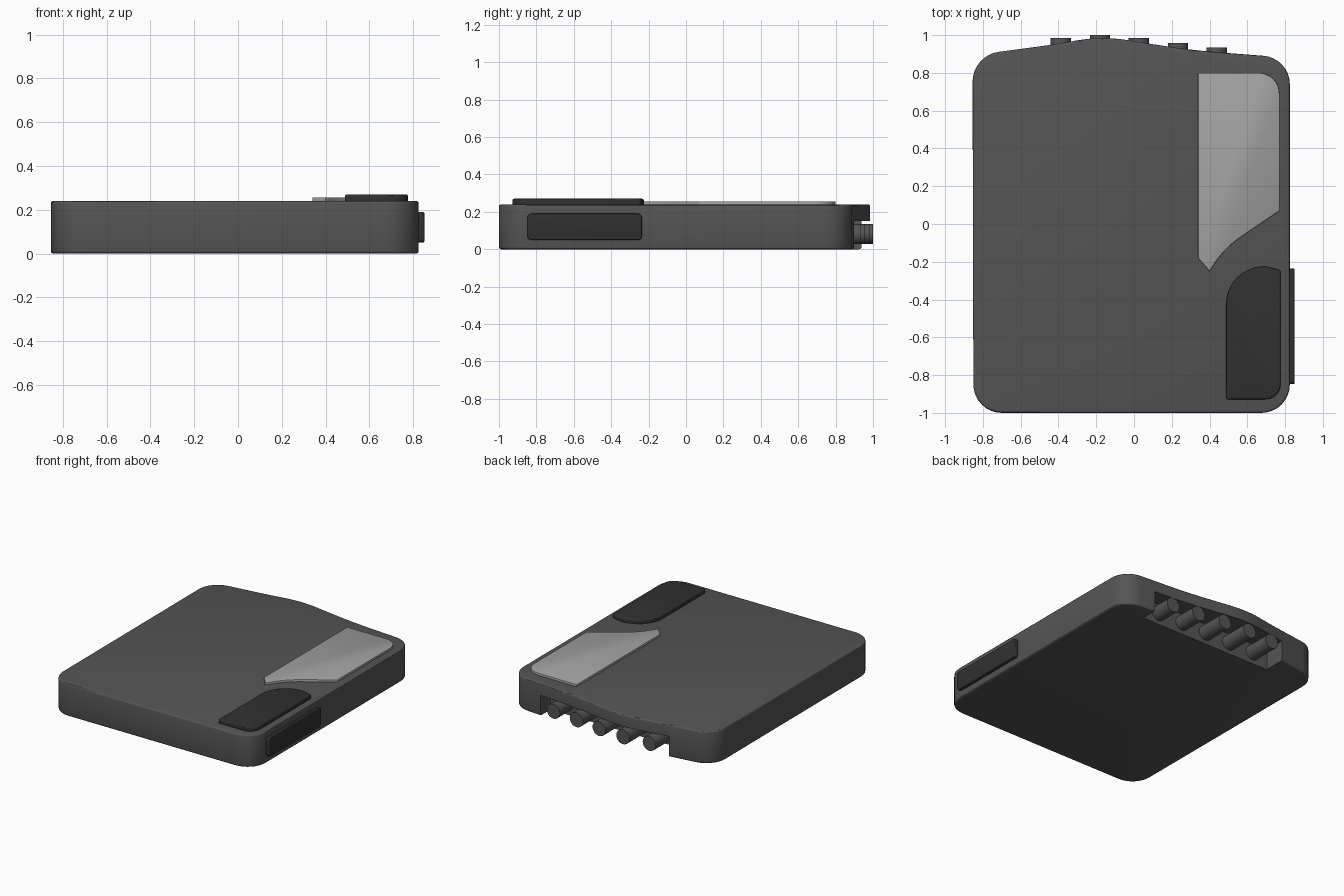
import bpy, bmesh, math
from mathutils import Vector

if "Cube" in bpy.data.objects:
    bpy.data.objects.remove(bpy.data.objects["Cube"])


def material(name, v):
    m = bpy.data.materials.new(name)
    m.diffuse_color = (v, v, v, 1)
    m.use_nodes = True
    m.node_tree.nodes["Principled BSDF"].inputs["Base Color"].default_value = m.diffuse_color
    return m


GREY, SILVER, BLACK = material("dark_grey", 0.09), material("silver", 0.36), material("black", 0.03)


def outline(corners, steps=8):
    """Closed profile from (x, y, tangent length); nonzero corners become arcs."""
    pts = []
    for i, (x, y, d) in enumerate(corners):
        p = Vector((x, y))
        if d == 0:
            pts.append(p)
            continue
        u = (Vector(corners[i - 1][:2]) - p).normalized()
        v = (Vector(corners[(i + 1) % len(corners)][:2]) - p).normalized()
        a, b, w = p + u * d, p + v * d, math.sin(u.angle(v) / 2)
        for k in range(steps + 1):
            t = k / steps
            c = ((1 - t) ** 2, 2 * w * t * (1 - t), t * t)
            pts.append((a * c[0] + p * c[1] + b * c[2]) / sum(c))
    return pts


def finish(obj, mat):
    obj.data.materials.append(mat)
    bpy.ops.object.select_all(action='DESELECT')
    bpy.context.view_layer.objects.active = obj
    obj.select_set(True)
    for m in list(obj.modifiers):
        bpy.ops.object.modifier_apply(modifier=m.name)
    bpy.ops.object.shade_smooth_by_angle(angle=math.radians(30))


def plate(name, pts, z0, z1):
    bm = bmesh.new()
    face = bm.faces.new([bm.verts.new((p[0], p[1], z0)) for p in pts])
    ext = bmesh.ops.extrude_face_region(bm, geom=[face])
    for v in ext["geom"]:
        if isinstance(v, bmesh.types.BMVert):
            v.co.z = z1
    bmesh.ops.recalc_face_normals(bm, faces=bm.faces)
    mesh = bpy.data.meshes.new(name)
    bm.to_mesh(mesh)
    bm.free()
    obj = bpy.data.objects.new(name, mesh)
    bpy.context.collection.objects.link(obj)
    return obj


def bevel(obj, width, segments=3):
    m = obj.modifiers.new("bevel", 'BEVEL')
    m.width, m.segments, m.limit_method = width, segments, 'ANGLE'
    m.angle_limit = math.radians(40)


# Body with bowed rear edge
body = plate("body", outline([
    (-0.85, -1, 0.15), (0.825, -1, 0.15), (0.825, 0.88, 0.14), (0.3, 0.92, 0.17),
    (-0.17, 0.995, 0.13), (-0.42, 0.951, 0.1), (-0.855, 0.893, 0.14)]), 0, 0.24)
bevel(body, 0.012)

# Rear recess under the overhanging lip
cutter = plate("recess_cutter", [(-0.515, 0.78), (0.57, 0.78), (0.57, 1.2), (-0.515, 1.2)], -0.1, 0.152)
cutter.hide_render = True
cut = body.modifiers.new("recess", 'BOOLEAN')
cut.operation, cut.object, cut.solver = 'DIFFERENCE', cutter, 'EXACT'
finish(body, GREY)
bpy.data.objects.remove(cutter)

# Rear sockets
for i, (x, end) in enumerate([(-0.387, 0.985), (-0.18, 1.0), (0.026, 0.985), (0.233, 0.957), (0.438, 0.935)]):
    bpy.ops.mesh.primitive_cylinder_add(
        vertices=28, radius=0.054, depth=end - 0.77,
        location=(x, (end + 0.77) / 2, 0.082), rotation=(math.pi / 2, 0, 0))
    socket = bpy.context.object
    socket.name = f"rear_socket_{i + 1}"
    finish(socket, GREY)

# Silver inlay on the top
inlay = plate("top_inlay", outline([
    (0.34, 0.8, 0), (0.34, -0.18, 0), (0.40, -0.25, 0), (0.475, -0.13, 0.11),
    (0.77, 0.07, 0), (0.77, 0.8, 0.11)]), 0.23, 0.256)
bevel(inlay, 0.003, 2)
finish(inlay, SILVER)

# Black top window with rounded shoulder
window = plate("top_window", outline([
    (0.488, -0.928, 0), (0.776, -0.928, 0.08), (0.776, -0.245, 0),
    (0.70, -0.225, 0.01), (0.488, -0.225, 0.2)]), 0.23, 0.27)
bevel(window, 0.009)
finish(window, BLACK)

# Black side window: drawn flat in (y, z), then stood up against the right wall
side = plate("side_window", outline([
    (-0.848, 0.05, 0.02), (-0.236, 0.05, 0.02), (-0.236, 0.19, 0.02), (-0.848, 0.19, 0.02)], 4), 0.81, 0.851)
for v in side.data.vertices:
    v.co = (v.co.z, v.co.x, v.co.y)
bevel(side, 0.007)
finish(side, BLACK)
